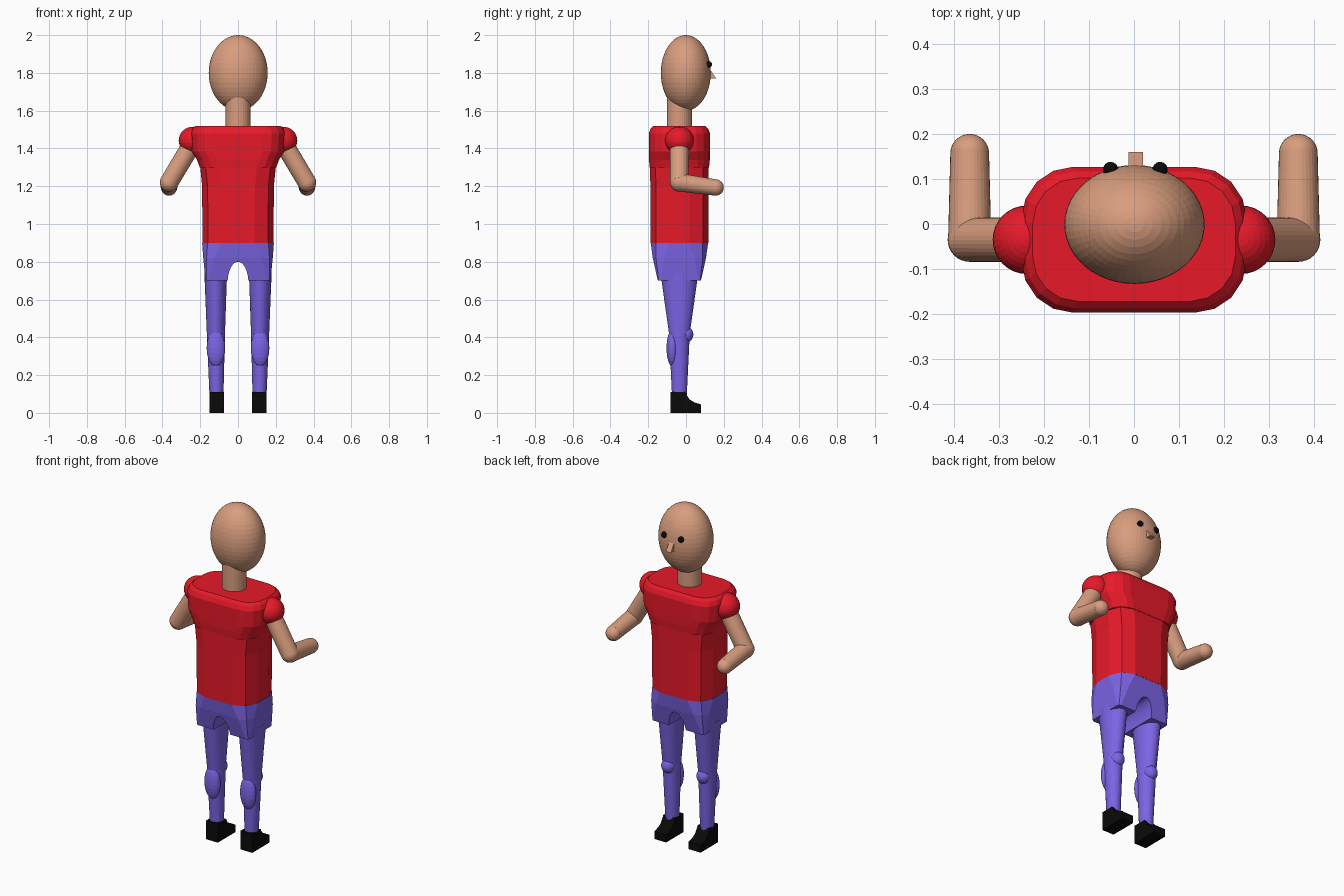
import bpy, bmesh, math
from mathutils import Vector, Matrix

if "Cube" in bpy.data.objects:
    bpy.data.objects.remove(bpy.data.objects["Cube"])


def material(name, rgb):
    m = bpy.data.materials.new(name)
    m.diffuse_color = (*rgb, 1)
    m.use_nodes = True
    m.node_tree.nodes["Principled BSDF"].inputs["Base Color"].default_value = m.diffuse_color
    return m


SKIN = material("skin", (0.69, 0.34, 0.21))
RED = material("red", (0.80, 0.010, 0.022))
PURPLE = material("purple", (0.205, 0.126, 0.78))
BLACK = material("black", (0.003, 0.003, 0.003))
CY = -0.035  # depth of the body's middle line


def finish(name, bm, mat):
    bmesh.ops.recalc_face_normals(bm, faces=bm.faces[:])
    me = bpy.data.meshes.new(name)
    bm.to_mesh(me)
    bm.free()
    ob = bpy.data.objects.new(name, me)
    bpy.context.collection.objects.link(ob)
    if mat:
        me.materials.append(mat)
    return ob


def ellipsoid(name, centre, radii, mat, seg=32):
    bm = bmesh.new()
    bmesh.ops.create_uvsphere(bm, u_segments=seg, v_segments=seg // 2, radius=1)
    bm.transform(Matrix.Translation(centre) @ Matrix.Diagonal((*radii, 1)))
    return finish(name, bm, mat)


def limb(name, a, b, ra, rb, mat):
    """Tapered round bar from a to b."""
    a, b = Vector(a), Vector(b)
    bm = bmesh.new()
    bmesh.ops.create_cone(bm, cap_ends=True, segments=32, radius1=ra, radius2=rb,
                          depth=(b - a).length)
    rot = (b - a).to_track_quat('Z', 'Y').to_matrix().to_4x4()
    bm.transform(Matrix.Translation((a + b) / 2) @ rot)
    return finish(name, bm, mat)


def rounded_ring(hx, hy, r, seg):
    pts = []
    for k, (sx, sy) in enumerate(((1, 1), (-1, 1), (-1, -1), (1, -1))):
        for i in range(seg + 1):
            t = math.pi / 2 * (k + i / seg)
            pts.append((sx * (hx - r) + r * math.cos(t), sy * (hy - r) + r * math.sin(t)))
    return pts


def loft(name, rings, mat):
    """Skin a list of (z, points) sections and cap both ends."""
    bm = bmesh.new()
    loops = [[bm.verts.new((x, y, z)) for x, y in pts] for z, pts in rings]
    for a, b in zip(loops, loops[1:]):
        n = len(a)
        for i in range(n):
            bm.faces.new((a[i], a[(i + 1) % n], b[(i + 1) % n], b[i]))
    bm.faces.new(loops[0])
    bm.faces.new(loops[-1])
    return finish(name, bm, mat)


def body(name, sections, seg, mat):
    return loft(name, [(z, [(x, y + CY) for x, y in rounded_ring(hx, hy, r, seg)])
                       for z, hx, hy, r in sections], mat)


def prism(name, outline, centre, half, mat, axis):
    """Extrude an outline of (across, z) points along x (axis 0) or y (axis 1)."""
    bm = bmesh.new()
    start = centre - half
    f = bm.faces.new([bm.verts.new((start, u, z) if axis == 0 else (u, start, z))
                      for u, z in outline])
    ex = bmesh.ops.extrude_face_region(bm, geom=[f])
    bmesh.ops.translate(bm, vec=(2 * half, 0, 0) if axis == 0 else (0, 2 * half, 0),
                        verts=[v for v in ex["geom"] if isinstance(v, bmesh.types.BMVert)])
    return finish(name, bm, mat)


# Head, neck and face (the face looks towards +y)
ellipsoid("head", (0.001, -0.001, 1.8), (0.156, 0.132, 0.2), SKIN, 48)
limb("neck", (0, CY, 1.5), (0, CY, 1.68), 0.066, 0.066, SKIN)
prism("nose", [(0.11, 1.83), (0.12, 1.83), (0.16, 1.77), (0.11, 1.77)], 0.004, 0.016, SKIN, 0)

# Shirt: z, half width, half depth, corner radius
body("shirt", [(0.9, 0.188, 0.153, 0.1), (1.2, 0.19, 0.154, 0.1),
               (1.3, 0.2, 0.155, 0.1)], 2, RED)
body("shirt_shoulders", [(1.3, 0.203, 0.157, 0.1), (1.34, 0.217, 0.161, 0.105),
                         (1.385, 0.245, 0.162, 0.115), (1.48, 0.25, 0.162, 0.115),
                         (1.505, 0.241, 0.152, 0.11), (1.52, 0.225, 0.137, 0.1)], 4, RED)

# Shorts with an arch cut between the legs
shorts = body("shorts", [(0.7, 0.172, 0.114, 0.015), (0.82, 0.184, 0.141, 0.06),
                         (0.9, 0.19, 0.152, 0.1)], 2, PURPLE)
arch = [(0.055 * math.cos(math.pi * i / 16), 0.69 + 0.11 * math.sin(math.pi * i / 16))
        for i in range(17)]
cutter = prism("arch_cutter", arch, 0, 0.4, None, 1)
cutter.hide_render = True
cutter.hide_set(True)
mod = shorts.modifiers.new("arch", 'BOOLEAN')
mod.operation = 'DIFFERENCE'
mod.solver = 'EXACT'
mod.object = cutter

# Leg sections: z, centre x, half width, half depth
LEG = [(0.09, 0.114, 0.037, 0.039), (0.42, 0.117, 0.048, 0.055), (0.74, 0.118, 0.06, 0.1)]
SHOE = [(-0.083, 0), (0.08, 0), (0.08, 0.045), (0.045, 0.055), (0.02, 0.07),
        (0.0, 0.1), (-0.004, 0.11), (-0.083, 0.11)]

for s, side in ((-1, "left"), (1, "right")):
    ellipsoid(side + "_eye", (0.003 + s * 0.055, 0.121, 1.845), (0.017,) * 3, BLACK, 16)
    # Arm: sleeve, upper arm, elbow, forearm, hand
    shoulder, elbow, hand = (s * 0.24, CY, 1.43), (s * 0.365, CY, 1.22), (s * 0.365, 0.157, 1.193)
    ellipsoid(side + "_sleeve", (s * 0.238, CY, 1.442), (0.076, 0.076, 0.073), RED)
    limb(side + "_upper_arm", shoulder, elbow, 0.05, 0.049, SKIN)
    ellipsoid(side + "_elbow", elbow, (0.049,) * 3, SKIN)
    limb(side + "_forearm", elbow, hand, 0.048, 0.043, SKIN)
    ellipsoid(side + "_hand", hand, (0.043,) * 3, SKIN)
    # Leg, knee, calf and shoe
    loft(side + "_leg", [(z, [(s * cx + rx * math.cos(math.tau * i / 32),
                               CY + ry * math.sin(math.tau * i / 32)) for i in range(32)])
                         for z, cx, rx, ry in LEG], PURPLE)
    ellipsoid(side + "_knee", (s * 0.116, 0.0, 0.415), (0.039, 0.039, 0.043), PURPLE, 24)
    ellipsoid(side + "_calf", (s * 0.117, -0.072, 0.343), (0.049, 0.031, 0.098), PURPLE, 24)
    prism(side + "_shoe", SHOE, s * 0.113, 0.039, BLACK, 0)
